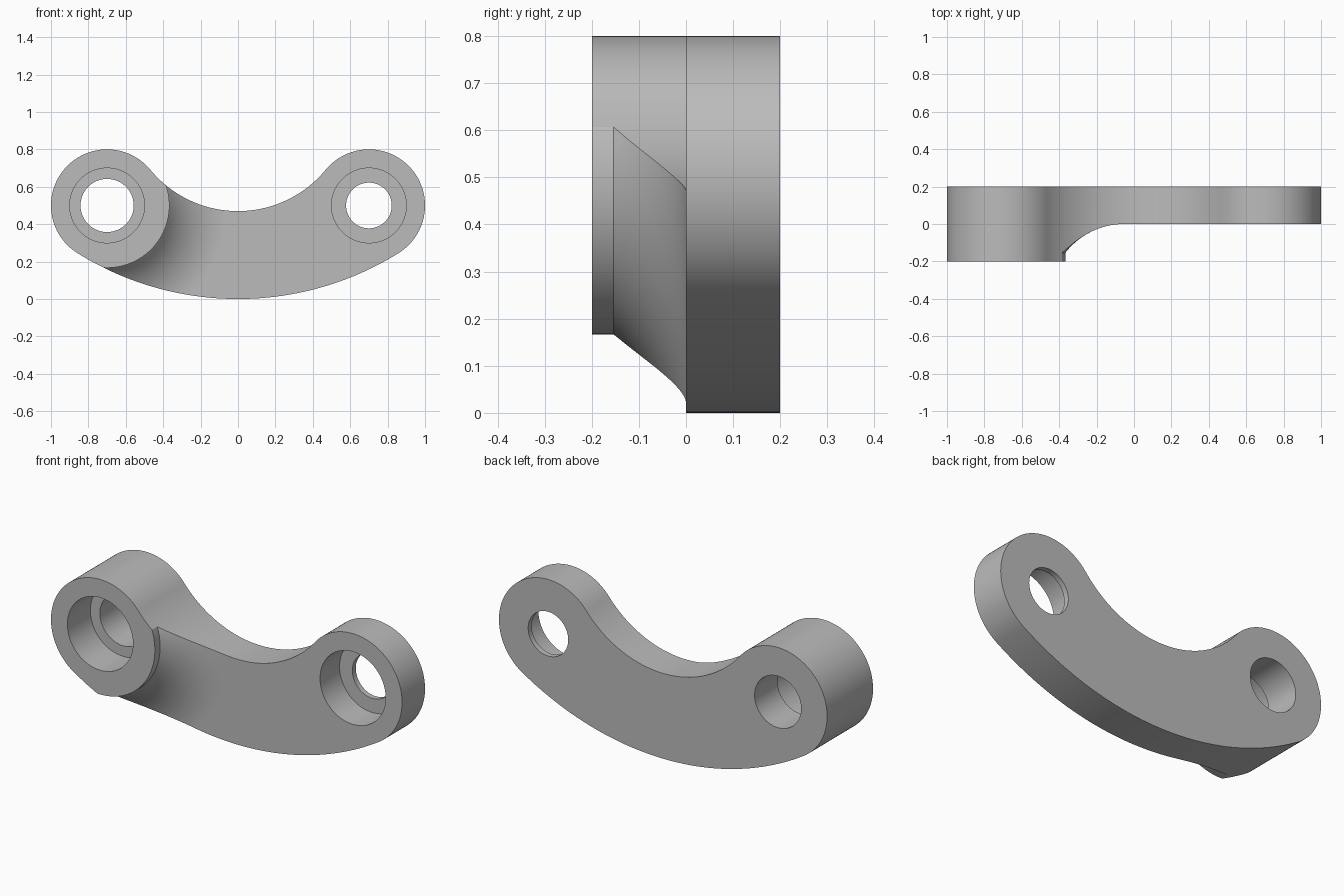
import bpy
import bmesh
from math import atan2, cos, sin, pi, radians, sqrt
from mathutils import Matrix, Vector

cube = bpy.data.objects.get("Cube")
if cube:
    bpy.data.objects.remove(cube, do_unlink=True)

EYE_X, EYE_Z, EYE_R = 0.7, 0.5, 0.3
WAIST_Z = 0.47
FRONT, MID, BACK = -0.2, 0.0, 0.2
FILLET_R = 0.4

# One plain grey for the whole part
grey = bpy.data.materials.new("plain_grey")
grey.use_nodes = True
COLOUR = (0.5, 0.5, 0.5, 1)
grey.diffuse_color = COLOUR
grey.node_tree.nodes["Principled BSDF"].inputs["Base Color"].default_value = COLOUR


def finish(bm, name):
    bmesh.ops.recalc_face_normals(bm, faces=bm.faces)
    mesh = bpy.data.meshes.new(name)
    bm.to_mesh(mesh)
    bm.free()
    mesh.materials.append(grey)
    obj = bpy.data.objects.new(name, mesh)
    bpy.context.collection.objects.link(obj)
    return obj


def arc(cx, cz, r, a, b, n):
    steps = [a + (b - a) * i / n for i in range(n + 1)]
    return [(cx + r * cos(t), cz + r * sin(t)) for t in steps]


def cylinder(name, x, r, y0, y1):
    bm = bmesh.new()
    place = Matrix.Translation((x, (y0 + y1) / 2, EYE_Z)) @ Matrix.Rotation(pi / 2, 4, 'X')
    bmesh.ops.create_cone(bm, cap_ends=True, segments=96, radius1=r, radius2=r,
                          depth=y1 - y0, matrix=place)
    return finish(bm, name)


# Arm outline: belly arc, round eye and waist arc, all tangent, then mirrored
belly_r = (EYE_X**2 + EYE_Z**2 - EYE_R**2) / (2 * (EYE_Z - EYE_R))
drop = EYE_Z - WAIST_Z
waist_r = (EYE_X**2 + drop**2 - EYE_R**2) / (2 * (EYE_R + drop))
waist_z = WAIST_Z + waist_r
low = atan2(EYE_Z - belly_r, EYE_X)
high = atan2(waist_z - EYE_Z, -EYE_X)
half = arc(0, belly_r, belly_r, -pi / 2, low, 32)
half += arc(EYE_X, EYE_Z, EYE_R, low, high, 64)[1:]
half += arc(0, waist_z, waist_r, high - pi, -pi / 2, 32)[1:]
outline = half + [(-x, z) for x, z in reversed(half[1:-1])]

bm = bmesh.new()
face = bm.faces.new([bm.verts.new((x, FRONT, z)) for x, z in outline])
extruded = bmesh.ops.extrude_face_region(bm, geom=[face])["geom"]
bmesh.ops.translate(bm, vec=(0, BACK - FRONT, 0),
                    verts=[v for v in extruded if isinstance(v, bmesh.types.BMVert)])
arm = finish(bm, "link_arm")

# Revolved cutter: leaves a thin arm that flares up to the tall boss
rise = MID - FRONT
foot = EYE_R + 0.002 + sqrt(FILLET_R**2 - (FILLET_R - rise)**2)
profile = arc(foot, MID - FILLET_R, FILLET_R, pi / 2, radians(142), 22)
profile += [(profile[-1][0], -0.4), (2.2, -0.4), (2.2, MID)]
bm = bmesh.new()
verts = [bm.verts.new((r - EYE_X, y, EYE_Z)) for r, y in profile]
edges = [bm.edges.new((v, verts[i - 1])) for i, v in enumerate(verts)]
bmesh.ops.spin(bm, geom=verts + edges, cent=(-EYE_X, 0, EYE_Z), axis=Vector((0, 1, 0)),
               angle=2 * pi, steps=128, use_merge=True)
bmesh.ops.remove_doubles(bm, verts=bm.verts, dist=1e-5)
flare_cutter = finish(bm, "flare_cutter")

# Stepped holes through both eyes
cutters = [
    flare_cutter,
    cylinder("boss_recess_cutter", -EYE_X, 0.2, -0.3, 0.0),
    cylinder("boss_hole_cutter", -EYE_X, 0.142, -0.5, 0.5),
    cylinder("eye_recess_cutter", EYE_X, 0.2, -0.3, 0.17),
    cylinder("eye_hole_cutter", EYE_X, 0.122, -0.5, 0.5),
]
bpy.ops.object.select_all(action='DESELECT')
bpy.context.view_layer.objects.active = arm
arm.select_set(True)
for cutter in cutters:
    cutter.hide_render = True
    mod = arm.modifiers.new(cutter.name, 'BOOLEAN')
    mod.operation = 'DIFFERENCE'
    mod.solver = 'EXACT'
    mod.object = cutter
    bpy.ops.object.modifier_apply(modifier=mod.name)
for cutter in cutters:
    bpy.data.objects.remove(cutter, do_unlink=True)

# Smooth curved walls, crisp rims
bpy.ops.object.shade_smooth_by_angle(angle=radians(30))
